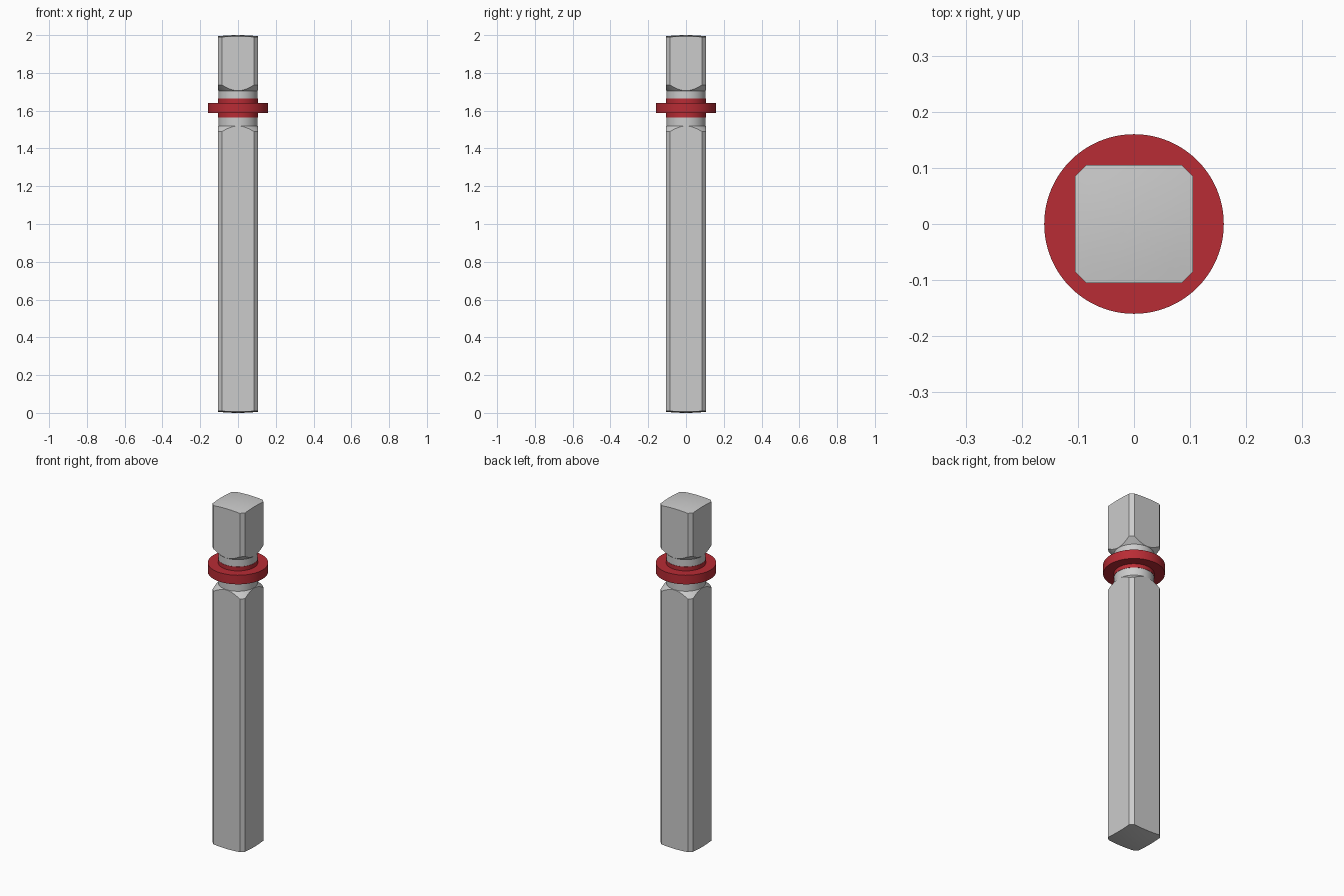
import bpy, bmesh
from math import sin, cos, radians, degrees, atan2, pi, sqrt

if "Cube" in bpy.data.objects:
    bpy.data.objects.remove(bpy.data.objects["Cube"])

HALF, CUT = 0.105, 0.020      # half width of the square bar, corner cut
NECK = 0.104                  # radius of the round neck
SQRT2 = sqrt(2)


def octagon_radius(a):
    """Distance from the axis to the corner-cut square outline at angle a."""
    c, s = abs(cos(a)), abs(sin(a))
    return min(HALF / max(c, s), (2 * HALF - CUT) / (c + s))


def dome(r):
    """Slight crown of the end faces."""
    return 0.55 * r * r


def build(name, angles, rings, outline, closed=False, colour=None):
    """Sweep rings round z; each ring maps the outline radius to (r, z)."""
    bm = bmesh.new()
    loops = []
    for ring in rings:
        loop = []
        for a in angles:
            r, z = ring(outline(a))
            loop.append(bm.verts.new((r * cos(a), r * sin(a), z)))
        loops.append(loop)
    n = len(angles)
    pairs = list(zip(loops, loops[1:]))
    if closed:
        pairs.append((loops[-1], loops[0]))
    for lo, hi in pairs:
        for i in range(n):
            j = (i + 1) % n
            bm.faces.new((lo[i], lo[j], hi[j], hi[i]))
    if not closed:
        for loop in (loops[0], loops[-1]):
            bm.faces.new(loop)
    bmesh.ops.recalc_face_normals(bm, faces=bm.faces[:])
    me = bpy.data.meshes.new(name)
    bm.to_mesh(me)
    bm.free()
    ob = bpy.data.objects.new(name, me)
    bpy.context.collection.objects.link(ob)
    bpy.ops.object.select_all(action='DESELECT')
    ob.select_set(True)
    bpy.context.view_layer.objects.active = ob
    bpy.ops.object.shade_smooth_by_angle(angle=radians(30))
    if colour:
        mat = bpy.data.materials.new(name)
        mat.diffuse_color = colour
        mat.use_nodes = True
        mat.node_tree.nodes["Principled BSDF"].inputs["Base Color"].default_value = mat.diffuse_color
        me.materials.append(mat)
    return ob


# Angles that hit every corner of the bar outline exactly
corner = atan2(HALF - CUT, HALF)
angles = []
for q in range(4):
    base = q * pi / 2
    angles += [base - corner + 2 * corner * i / 14 for i in range(14)]
    angles += [base + corner, base + pi / 4]

# Bar: domed ends, with conical shoulders running into the round neck
fractions = (0.04, 0.25, 0.5, 0.75, 1.0)
bottom = [lambda R, f=f: (f * R, dome(f * R)) for f in fractions]
top = [lambda R, f=f: (f * R, 2 - dome(f * R)) for f in reversed(fractions)]
shoulders = [
    lambda R: (R, 1.52 - (R - NECK)),
    lambda R: (NECK, 1.52),
    lambda R: (NECK, 1.705),
    lambda R: (R, 1.705 + (R - NECK)),
]
build("shaft", angles, bottom + shoulders + top, octagon_radius)

# Red collar: thin sleeve on the neck with a wide flange
profile = [(0.100, 1.565), (0.1055, 1.565), (0.1055, 1.587), (0.16, 1.587),
           (0.16, 1.64), (0.1055, 1.64), (0.1055, 1.664), (0.100, 1.664)]
build("collar", [2 * pi * i / 96 for i in range(96)],
      [lambda R, p=p: p for p in profile], lambda a: 1.0,
      closed=True, colour=(0.48, 0.025, 0.035, 1))
